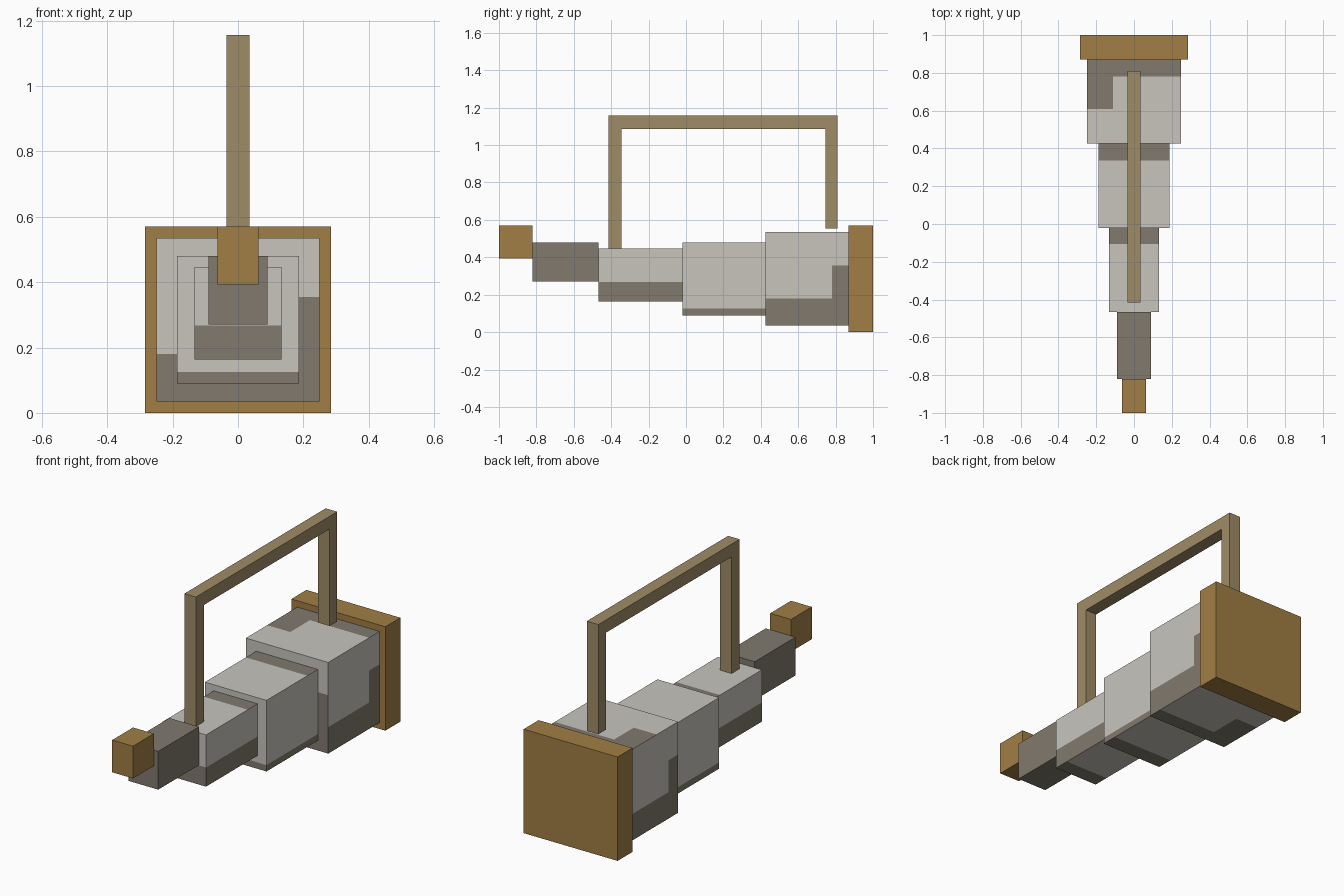
import bpy
import bmesh

cube = bpy.data.objects.get("Cube")
if cube:
    bpy.data.objects.remove(cube, do_unlink=True)


def material(name, rgb):
    mat = bpy.data.materials.new(name)
    mat.use_nodes = True
    color = (*rgb, 1)
    mat.diffuse_color = color
    bsdf = next(n for n in mat.node_tree.nodes if n.type == 'BSDF_PRINCIPLED')
    bsdf.inputs["Base Color"].default_value = color
    return mat


pale = material("pale grey", (0.58, 0.56, 0.515))
dark = material("dark grey", (0.22, 0.193, 0.156))
golden = material("golden brown", (0.355, 0.21, 0.058))
tan = material("tan", (0.352, 0.262, 0.136))


def finish(name, bm, mats):
    bmesh.ops.recalc_face_normals(bm, faces=bm.faces)
    mesh = bpy.data.meshes.new(name)
    bm.to_mesh(mesh)
    bm.free()
    for mat in mats:
        mesh.materials.append(mat)
    obj = bpy.data.objects.new(name, mesh)
    bpy.context.collection.objects.link(obj)
    return obj


def box(name, half, ys, zs, mats, cuts=(), is_dark=None):
    """Box with faces split at (axis, position) cuts and coloured by a rule."""
    bm = bmesh.new()
    bmesh.ops.create_cube(bm, size=1)
    for v in bm.verts:
        v.co.x *= 2 * half
        v.co.y = ys[0] + (v.co.y + 0.5) * (ys[1] - ys[0])
        v.co.z = zs[0] + (v.co.z + 0.5) * (zs[1] - zs[0])
    for axis, position in cuts:
        point, normal = [0, 0, 0], [0, 0, 0]
        point[axis], normal[axis] = position, 1
        bmesh.ops.bisect_plane(bm, geom=bm.verts[:] + bm.edges[:] + bm.faces[:],
                               plane_co=point, plane_no=normal)
    bm.normal_update()
    if is_dark:
        for face in bm.faces:
            face.material_index = int(is_dark(face.normal, face.calc_center_median()))
    return finish(name, bm, mats)


def banded(level, back, front):
    """Dark low band on the sides, dark strip at the top rear and bottom front."""
    def rule(n, c):
        if n.z > 0.5:
            return c.y > back
        if n.z < -0.5:
            return c.y < front
        return c.z < level
    return rule


def large_rule(n, c):
    if n.z > 0.5:
        return c.y > 0.78 or (c.x < -0.11 and c.y > 0.61)
    if n.z < -0.5:
        return c.y < 0.51 or (c.x < -0.11 and c.y < 0.69)
    if n.x > 0.5:
        raised = c.y > 0.78
    elif n.x < -0.5:
        raised = c.y < 0.51
    else:
        raised = c.x > 0
    return c.z < (0.355 if raised else 0.18)


# Stepped body
greys = [pale, dark]
large_cuts = [(0, -0.11), (0, 0), (1, 0.51), (1, 0.61), (1, 0.69), (1, 0.78),
              (2, 0.18), (2, 0.355)]
box("large_body_section", 0.25, (0.425, 0.87), (0.035, 0.535), greys, large_cuts, large_rule)
box("middle_body_section", 0.187, (-0.02, 0.425), (0.09, 0.48), greys,
    [(1, 0.07), (1, 0.335), (2, 0.125)], banded(0.125, 0.335, 0.07))
box("small_body_section", 0.133, (-0.467, -0.02), (0.163, 0.447), greys,
    [(1, -0.38), (1, -0.105), (2, 0.268)], banded(0.268, -0.105, -0.38))
box("neck", 0.09, (-0.82, -0.467), (0.27, 0.48), [dark])

# End pieces
box("back_plate", 0.285, (0.87, 1), (0, 0.57), [golden])
box("front_block", 0.063, (-1, -0.82), (0.393, 0.57), [golden])

# Carrying handle: side profile extruded across
profile = [(-0.415, 0.44), (-0.345, 0.44), (-0.345, 1.087), (0.745, 1.087),
           (0.745, 0.555), (0.81, 0.555), (0.81, 1.157), (-0.415, 1.157)]
bm = bmesh.new()
face = bm.faces.new([bm.verts.new((-0.035, y, z)) for y, z in profile])
side = bmesh.ops.extrude_face_region(bm, geom=[face])["geom"]
bmesh.ops.translate(bm, vec=(0.07, 0, 0),
                    verts=[v for v in side if isinstance(v, bmesh.types.BMVert)])
finish("handle", bm, [tan])
